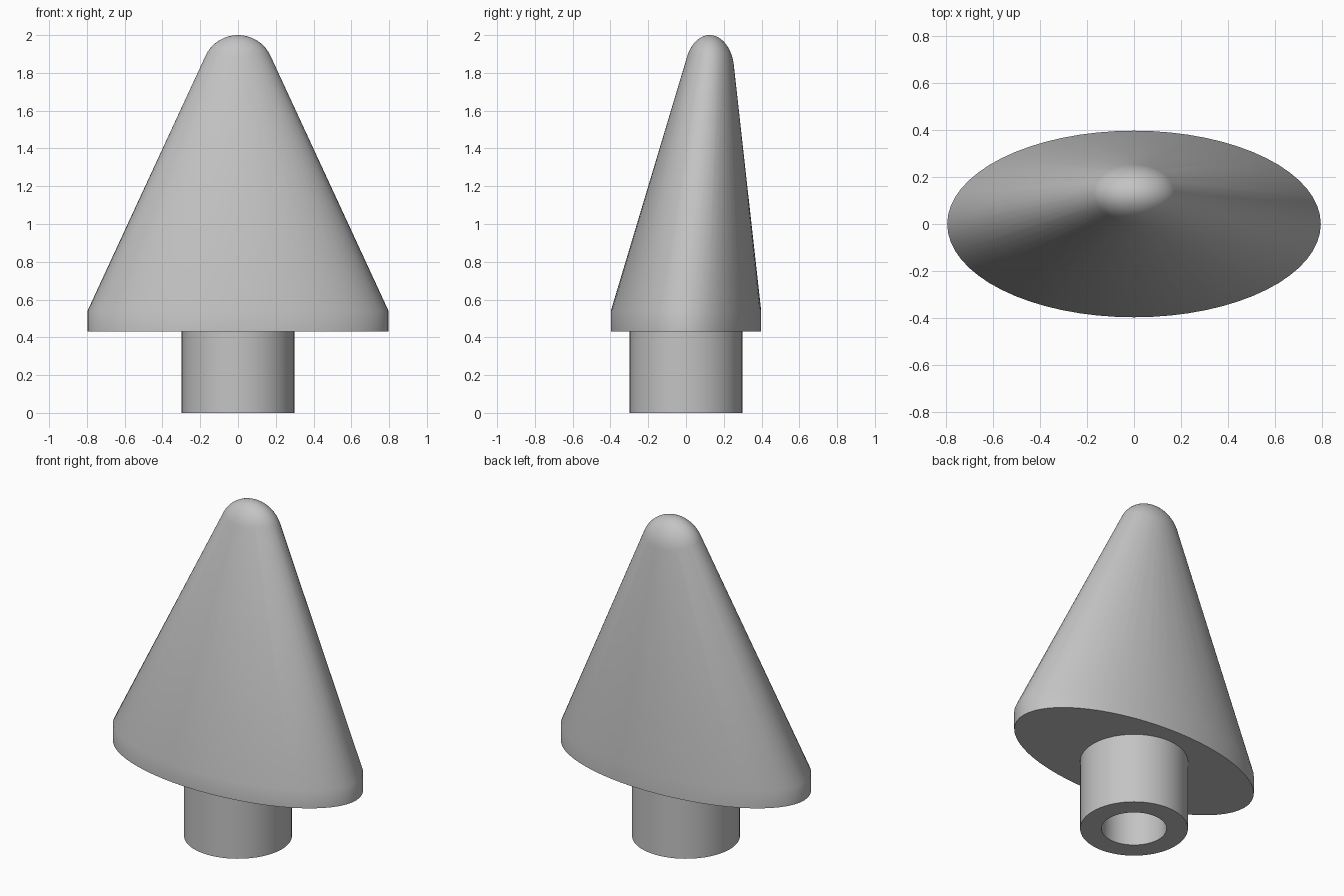
import bpy, bmesh
from math import sin, cos, pi, radians
from mathutils import Matrix

if "Cube" in bpy.data.objects:
    bpy.data.objects.remove(bpy.data.objects["Cube"], do_unlink=True)

SEGMENTS = 64

grey = bpy.data.materials.new("plain grey")
grey.use_nodes = True
color = (0.55, 0.55, 0.55, 1)
grey.diffuse_color = color
grey.node_tree.nodes["Principled BSDF"].inputs["Base Color"].default_value = color


def finish(name, bm):
    bmesh.ops.recalc_face_normals(bm, faces=bm.faces[:])
    mesh = bpy.data.meshes.new(name)
    bm.to_mesh(mesh)
    bm.free()
    obj = bpy.data.objects.new(name, mesh)
    mesh.materials.append(grey)
    bpy.context.collection.objects.link(obj)
    bpy.ops.object.select_all(action="DESELECT")
    obj.select_set(True)
    bpy.context.view_layer.objects.active = obj
    bpy.ops.object.shade_smooth_by_angle(angle=radians(30))
    return obj


def ring(bm, rx, ry, z):
    return [bm.verts.new((rx * cos(2 * pi * i / SEGMENTS), ry * sin(2 * pi * i / SEGMENTS), z))
            for i in range(SEGMENTS)]


# Leaning body: hull around an oval plate and a rounded tip set towards the back
bm = bmesh.new()
for z in (0.43, 0.54):
    ring(bm, 0.797, 0.398, z)
tip = Matrix.Translation((0, 0.125, 1.81)) @ Matrix.Diagonal((0.19, 0.13, 0.19, 1))
bmesh.ops.create_uvsphere(bm, u_segments=SEGMENTS, v_segments=32, radius=1, matrix=tip)
hull = bmesh.ops.convex_hull(bm, input=bm.verts[:], use_existing_faces=False)
inside = {v for v in hull["geom_interior"] + hull["geom_unused"] if isinstance(v, bmesh.types.BMVert)}
bmesh.ops.delete(bm, geom=list(inside), context="VERTS")
# Drop sphere faces left under the skin
buried = [f for f in bm.faces if all(len(e.link_faces) > 2 for e in f.edges)]
bmesh.ops.delete(bm, geom=buried, context="FACES_ONLY")
bmesh.ops.dissolve_limit(bm, angle_limit=radians(0.1), verts=bm.verts[:], edges=bm.edges[:])
finish("leaning_body", bm)

# Hollow round stem: outer wall, bottom rim, bore and its closed end
bm = bmesh.new()
rings = [ring(bm, r, r, z) for r, z in ((0.298, 0.43), (0.298, 0), (0.18, 0), (0.18, 0.43))]
for a, b in zip(rings, rings[1:]):
    for i in range(SEGMENTS):
        j = (i + 1) % SEGMENTS
        bm.faces.new((a[i], a[j], b[j], b[i]))
finish("hollow_stem", bm)
